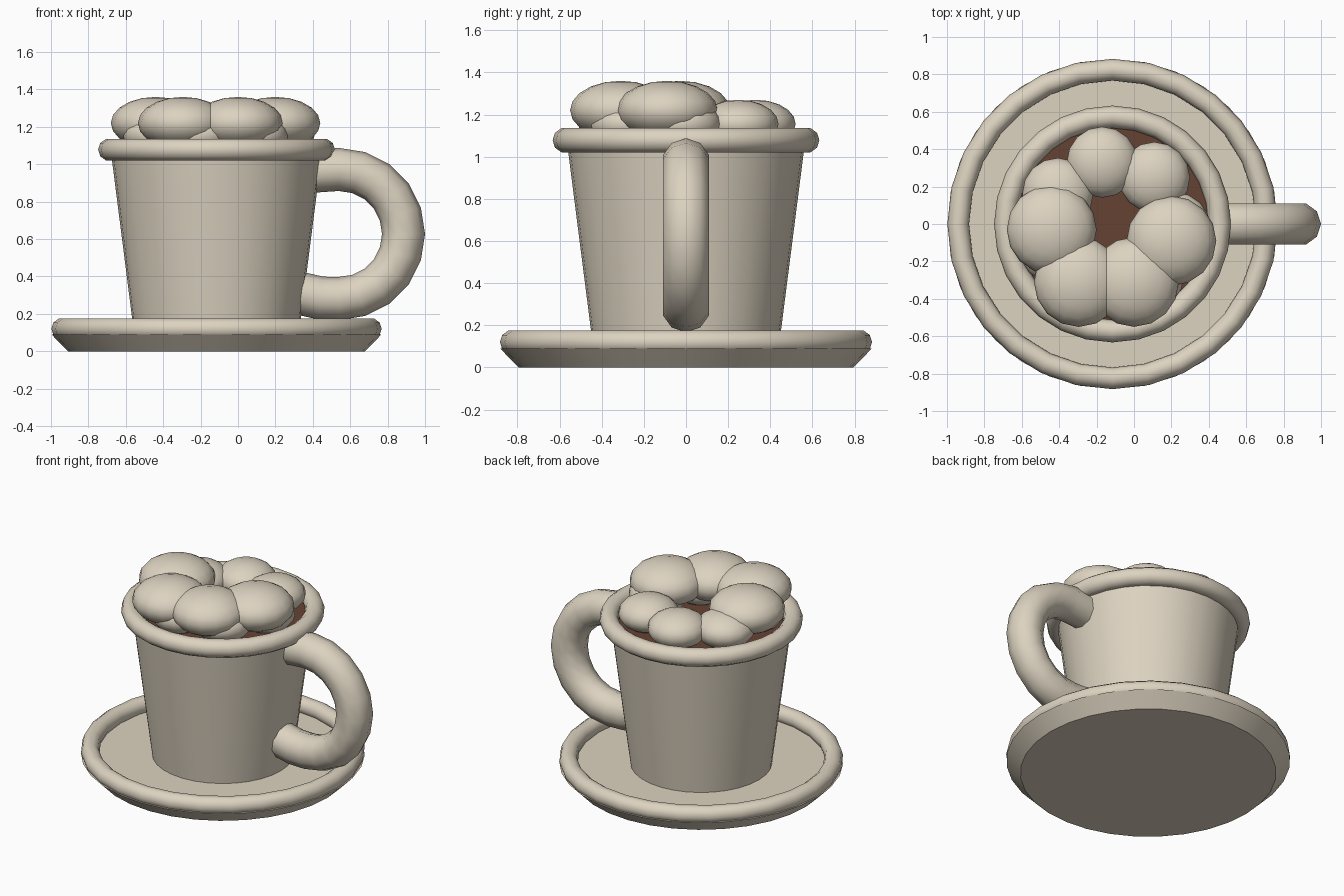
import bpy
import math
from mathutils import Vector

if "Cube" in bpy.data.objects:
    bpy.data.objects.remove(bpy.data.objects["Cube"], do_unlink=True)

CX = -0.115  # axis shared by cup and saucer


def material(name, rgb):
    m = bpy.data.materials.new(name)
    m.use_nodes = True
    m.diffuse_color = (*rgb, 1)
    m.node_tree.nodes["Principled BSDF"].inputs["Base Color"].default_value = (*rgb, 1)
    return m


cream = material("cream glaze", (0.72, 0.65, 0.53))
brown = material("brown drink", (0.13, 0.055, 0.032))


def finish(obj, name, mat=cream):
    obj.name = name
    obj.data.materials.append(mat)
    bpy.ops.object.select_all(action="DESELECT")
    obj.select_set(True)
    bpy.context.view_layer.objects.active = obj
    bpy.ops.object.shade_smooth_by_angle(angle=math.radians(40))
    return obj


def mesh_object(name, verts, faces):
    mesh = bpy.data.meshes.new(name)
    mesh.from_pydata(verts, [], faces)
    obj = bpy.data.objects.new(name, mesh)
    bpy.context.collection.objects.link(obj)
    return finish(obj, name)


def bridge(rings, sides):
    """Quads between successive rings, with both ends capped."""
    faces = [tuple(reversed(range(sides)))]
    for i in range(rings - 1):
        for j in range(sides):
            k = (j + 1) % sides
            a, b = i * sides, (i + 1) * sides
            faces.append((a + j, a + k, b + k, b + j))
    faces.append(tuple((rings - 1) * sides + j for j in range(sides)))
    return faces


def lathe(name, profile, sides=32):
    verts = [(CX + r * math.cos(math.tau * j / sides), r * math.sin(math.tau * j / sides), z)
             for r, z in profile for j in range(sides)]
    return mesh_object(name, verts, bridge(len(profile), sides))


def ring(name, major, minor, z):
    bpy.ops.mesh.primitive_torus_add(major_radius=major, minor_radius=minor,
                                     major_segments=28, minor_segments=10, location=(CX, 0, z))
    return finish(bpy.context.object, name)


def puff(name, x, y, z, radius, height):
    bpy.ops.mesh.primitive_uv_sphere_add(segments=16, ring_count=10, radius=1, location=(x, y, z))
    obj = bpy.context.object
    obj.scale = (radius, radius, height)
    bpy.ops.object.transform_apply(location=False, rotation=False, scale=True)
    return finish(obj, name)


# Saucer with a rolled rim
lathe("saucer", [(0.795, 0), (0.882, 0.09)])
ring("saucer_rim", 0.825, 0.058, 0.12)

# Hollow cup with a rolled rim
lathe("cup", [(0.44, 0.09), (0.565, 1.07), (0.52, 1.07), (0.42, 0.2)])
ring("cup_rim", 0.573, 0.06, 1.078)

# Drink surface
bpy.ops.mesh.primitive_cylinder_add(vertices=32, radius=0.525, depth=0.02, location=(CX, 0, 1.06))
finish(bpy.context.object, "drink", brown)

# Handle: a tube swept along a half circle with short ends buried in the cup wall
SIDES, R = 10, 0.115
arc = [math.radians(90 - 18 * i) for i in range(11)]
path = [Vector((0.54 + 0.345 * math.cos(a), 0, 0.627 + 0.345 * math.sin(a))) for a in arc]
path = [Vector((0.36, 0, 0.96))] + path + [Vector((0.44, 0, 0.285)), Vector((0.33, 0, 0.31))]
tube = []
for i, p in enumerate(path):
    along = (path[min(i + 1, len(path) - 1)] - path[max(i - 1, 0)]).normalized()
    across = Vector((0, 1, 0))
    normal = along.cross(across)
    for j in range(SIDES):
        t = math.tau * j / SIDES
        tube.append(p + R * (math.cos(t) * normal + math.sin(t) * across))
mesh_object("handle", tube, bridge(len(path), SIDES))

# Lower ring of small puffs
for i in range(7):
    a = math.radians(48) + math.tau * i / 7
    puff(f"lower_puff_{i + 1}", CX + 0.335 * math.cos(a), 0.335 * math.sin(a), 1.155, 0.19, 0.115)

# Upper arc of large puffs
for i, (x, y) in enumerate([(-0.44, -0.03), (-0.295, -0.31), (0.0, -0.31), (0.2, -0.09)]):
    puff(f"upper_puff_{i + 1}", x, y, 1.22, 0.24, 0.14)
